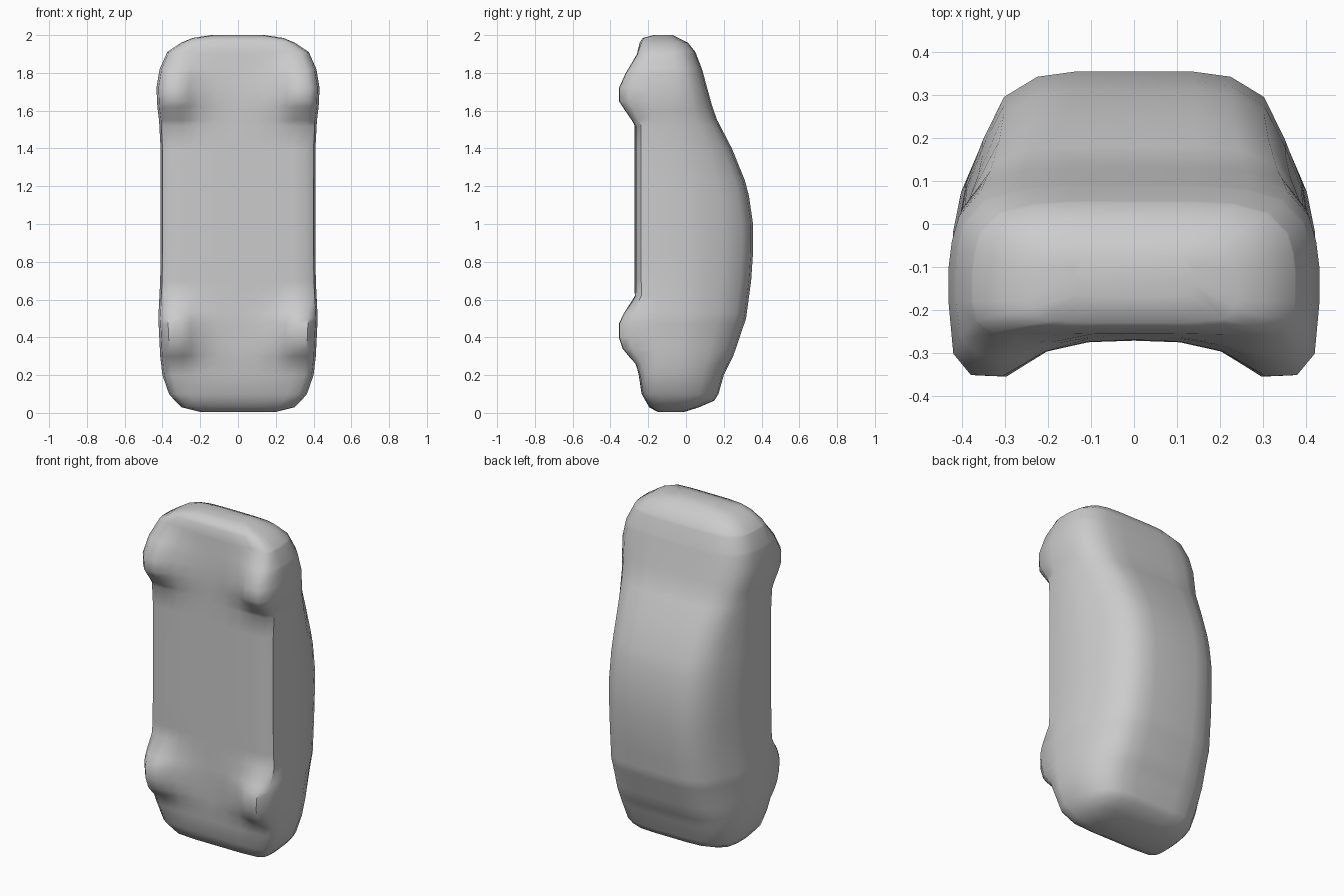
import bpy, bmesh

# Stations up the body: height, underside y, roof y, half width
STATIONS = [
    (0.005, -0.15, -0.01, 0.20), (0.03, -0.195, 0.07, 0.30), (0.065, -0.215, 0.15, 0.335),
    (0.10, -0.235, 0.172, 0.365), (0.20, -0.25, 0.20, 0.40), (0.30, -0.262, 0.25, 0.412),
    (0.50, -0.27, 0.318, 0.422), (0.70, -0.272, 0.345, 0.412), (0.85, -0.272, 0.355, 0.41),
    (1.00, -0.272, 0.355, 0.41), (1.15, -0.272, 0.333, 0.41), (1.23, -0.272, 0.312, 0.41),
    (1.40, -0.272, 0.243, 0.41), (1.55, -0.272, 0.165, 0.418), (1.62, -0.272, 0.14, 0.427),
    (1.72, -0.27, 0.112, 0.432), (1.82, -0.262, 0.085, 0.415), (1.91, -0.255, 0.05, 0.375),
    (1.96, -0.245, 0.01, 0.30), (1.985, -0.23, -0.04, 0.24), (2.0, -0.17, -0.07, 0.14)]
# Wheel bulge depth by height
BULGE = [(0.0, 0), (0.2, 0), (0.26, 0.015), (0.34, 0.077), (0.40, 0.094), (0.47, 0.092),
         (0.53, 0.062), (0.62, 0.0), (1.52, 0), (1.60, 0.055), (1.65, 0.088),
         (1.72, 0.09), (1.80, 0.06), (1.90, 0.008), (1.95, 0), (2.0, 0)]
# Upper side outline: fraction of height, width on the cabin, width on the bonnet and boot
SIDE = [(0.14, 1.0, 1.0), (0.39, 1.0, 1.0), (0.56, 0.955, 0.985), (0.73, 0.86, 0.95),
        (0.90, 0.74, 0.83), (0.98, 0.55, 0.62), (1.0, 0.34, 0.36), (1.0, 0.0, 0.0)]


def interp(table, z, col=1):
    for a, b in zip(table, table[1:]):
        if z <= b[0]:
            return a[col] + (b[col] - a[col]) * (z - a[0]) / (b[0] - a[0])
    return table[-1][col]


def half_section(z):
    yb, yt, w = (interp(STATIONS, z, c) for c in (1, 2, 3))
    bulge = interp(BULGE, z)
    # underside with the wheel bulge near the edge
    pts = [(fx * w, yb + lift - bulge * k) for fx, lift, k in
           ((0, 0, 0), (0.25, 0, 0.05), (0.48, 0, 0.3), (0.60, 0.002, 0.66),
            (0.71, 0.005, 1), (0.88, 0.008, 1), (0.975, 0.035, 0.75))]
    low = yb + 0.035
    cabin = min(1, max(0, (yt - 0.1) / 0.2))
    for t, wc, wb in SIDE:
        pts.append((w * (wb + (wc - wb) * cabin), low + t * (yt - low)))
    return pts


# Car body with the wheels moulded in
heights = sorted({s[0] for s in STATIONS} | {b[0] for b in BULGE if 0.2 < b[0] < 1.95})
bm = bmesh.new()
rings = []
for z in heights:
    half = half_section(z)
    loop = half + [(-x, y) for x, y in half[-2:0:-1]]
    rings.append([bm.verts.new((x, y, z)) for x, y in loop])
for a, b in zip(rings, rings[1:]):
    for i in range(len(a)):
        j = (i + 1) % len(a)
        bm.faces.new((a[i], a[j], b[j], b[i]))
bm.faces.new(rings[0][::-1])
bm.faces.new(rings[-1])
bmesh.ops.recalc_face_normals(bm, faces=bm.faces)
mesh = bpy.data.meshes.new("car_body")
bm.to_mesh(mesh)
bm.free()
body = bpy.data.objects.new("car_body", mesh)
bpy.context.collection.objects.link(body)

grey = bpy.data.materials.new("plain grey")
grey.diffuse_color = (0.6, 0.6, 0.6, 1)
mesh.materials.append(grey)

bpy.context.view_layer.objects.active = body
body.select_set(True)
bpy.ops.object.shade_smooth_by_angle(angle=0.8)
